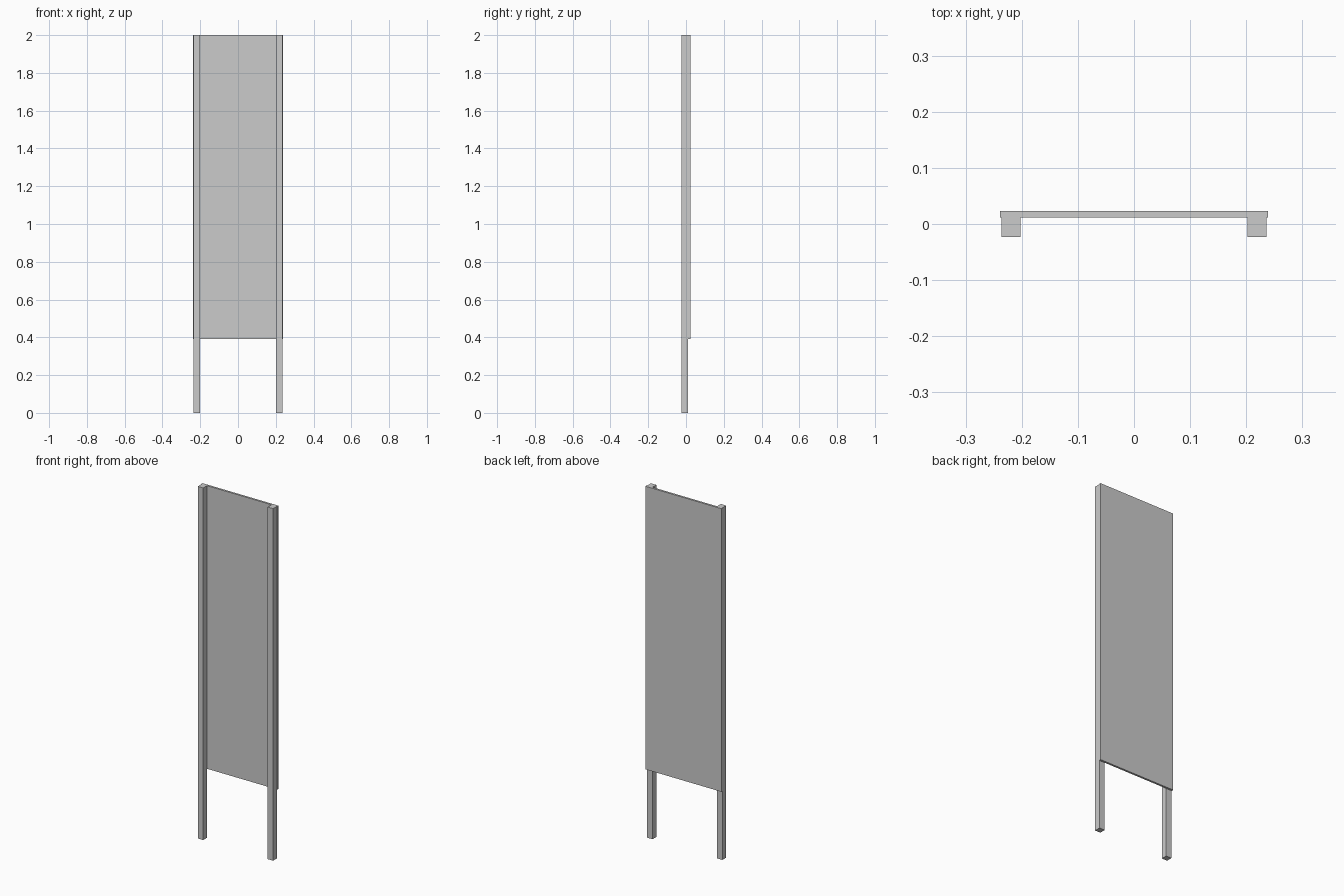
import bpy

if "Cube" in bpy.data.objects:
    bpy.data.objects.remove(bpy.data.objects["Cube"])


def box(name, lo, hi):
    """Axis-aligned box between two corners."""
    centre = [(a + b) / 2 for a, b in zip(lo, hi)]
    size = [b - a for a, b in zip(lo, hi)]
    bpy.ops.mesh.primitive_cube_add(size=1, location=centre)
    obj = bpy.context.object
    obj.name = name
    obj.scale = size
    bpy.ops.object.transform_apply(location=False, rotation=False, scale=True)
    return obj


HEIGHT = 2.0
FRONT, JOINT, BACK = -0.0228, 0.0112, 0.0228
POST_IN, POST_OUT = 0.2025, 0.2365

# Two square posts standing on the ground
box("left_post", (-POST_OUT, FRONT, 0), (-POST_IN, JOINT, HEIGHT))
box("right_post", (POST_IN, FRONT, 0), (POST_OUT, JOINT, HEIGHT))

# Thin board fixed to the back of the posts, slightly overhanging them
box("back_panel", (-0.239, JOINT, 0.392), (0.239, BACK, HEIGHT))
